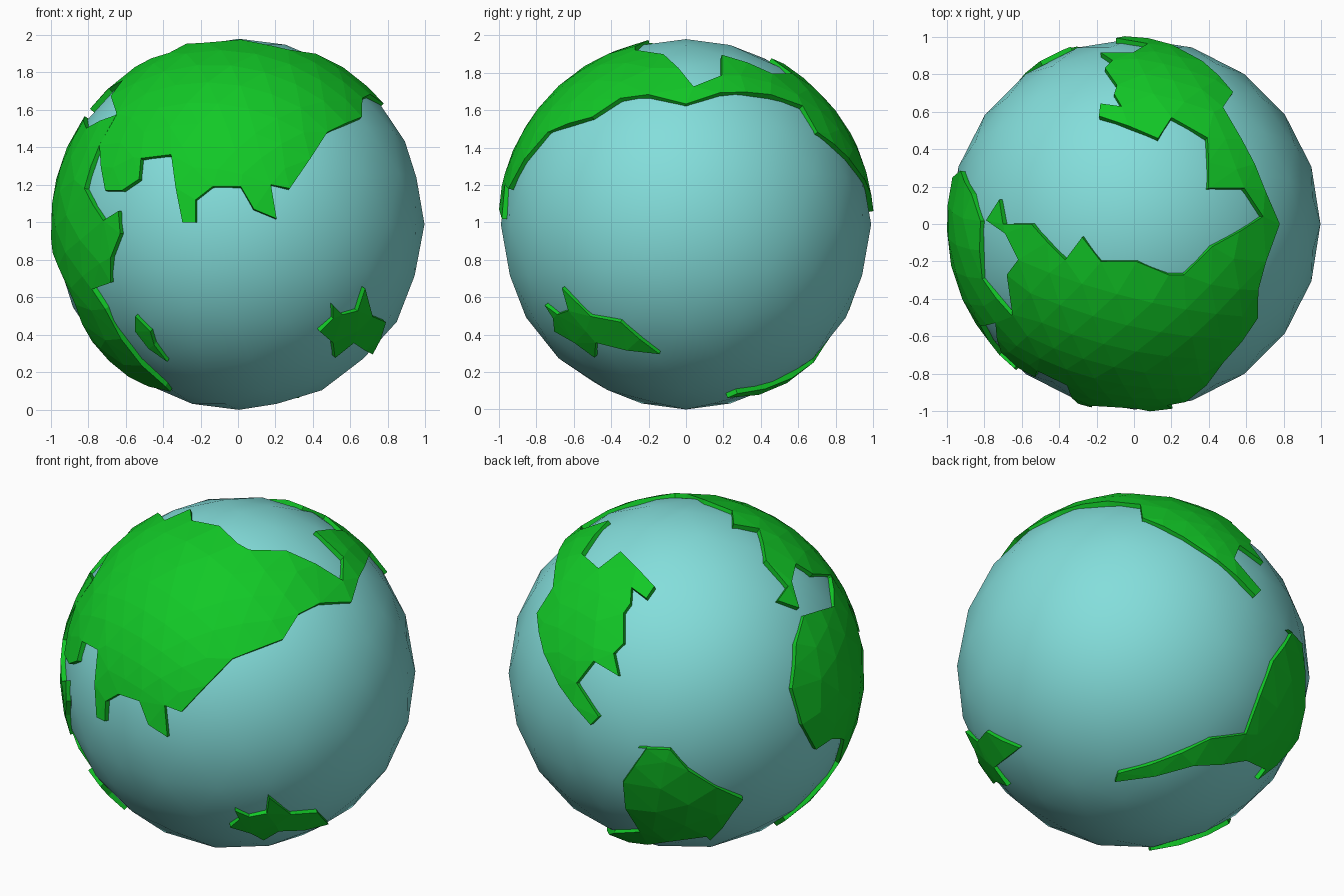
import bpy, bmesh, math
from mathutils import Vector
from mathutils.geometry import delaunay_2d_cdt

if "Cube" in bpy.data.objects:
    bpy.data.objects.remove(bpy.data.objects["Cube"])

CENTRE = Vector((0.005, 0, 0.99))
R_SEA, R_LAND, THICK = 0.99, 1.006, 0.045


def material(name, rgb):
    m = bpy.data.materials.new(name)
    m.diffuse_color = (*rgb, 1)
    m.use_nodes = True
    m.node_tree.nodes["Principled BSDF"].inputs["Base Color"].default_value = m.diffuse_color
    return m


SEA = material("sea blue", (0.23, 0.73, 0.71))
LAND = material("land green", (0.006, 0.58, 0.02))


def view(az, el, ox, oy, sx=1, sy=1):
    """Returns a function that throws flat outline points onto the globe from one direction."""
    a, e = math.radians(az), math.radians(el)
    c = Vector((math.sin(a), -math.cos(a), 0))
    right = Vector((math.cos(a), math.sin(a), 0))
    up = Vector((0, 0, math.cos(e))) - c * math.sin(e)
    out = c * math.cos(e) + Vector((0, 0, math.sin(e)))

    def project(*pts):
        res = []
        for p in pts:
            u, v = (p[0] - ox) / sx, (p[1] - oy) / sy
            w = math.sqrt(max(0, 1 - u * u - v * v))
            res.append((right * u + up * v + out * w).normalized())
        return res
    return project


front = view(0, 0, 0, 0.99)
side = view(90, 0, 0, 0.99)
top = view(0, 90, 0, 0)
back_left = view(215, 25, 687, 669, 180, -180)
back_under = view(145, -25, 1131, 671, 180, -180)


def seg_dist(p, a, b):
    d = b - a
    t = max(0, min(1, (p - a).dot(d) / max(d.length_squared, 1e-9)))
    return (p - a - d * t).length


def land(name, outline):
    """Faceted raised plate that follows the globe inside the outline."""
    # split long coast edges so they follow the curve
    ring = []
    for i, a in enumerate(outline):
        b = outline[(i + 1) % len(outline)]
        n = max(1, math.ceil((a - b).length / 0.24))
        ring += [a.lerp(b, k / n).normalized() for k in range(n)]
    # stereographic map around the middle of the plate
    mid = sum(ring, Vector()).normalized()
    ex = mid.orthogonal().normalized()
    ey = mid.cross(ex)
    flat = [Vector((p.dot(ex), p.dot(ey))) * 2 / (1 + p.dot(mid)) for p in ring]
    n = len(flat)
    edges = [(i, (i + 1) % n) for i in range(n)]
    # inner points on a staggered grid
    step = 0.2
    inner = []
    for j in range(-14, 15):
        for i in range(-14, 15):
            p = Vector(((i + 0.5 * (j % 2)) * step, j * step * 0.87))
            if min(seg_dist(p, flat[a], flat[b]) for a, b in edges) > 0.07:
                inner.append(p)
    v2, _, tris, *_ = delaunay_2d_cdt(flat + inner, edges, [], 1, 1e-5)
    verts = []
    for q in v2:
        s = q.length_squared / 4
        d = (mid * (1 - s) + ex * q.x + ey * q.y) / (1 + s)
        verts.append(d.normalized() * R_LAND)
    me = bpy.data.meshes.new(name)
    bm = bmesh.new()
    bv = [bm.verts.new(v) for v in verts]
    for t in tris:
        f = bm.faces.new([bv[i] for i in t])
        f.normal_update()
        if f.normal.dot(f.calc_center_median()) < 0:
            f.normal_flip()
    bmesh.ops.delete(bm, geom=[v for v in bm.verts if not v.link_faces], context='VERTS')
    bm.to_mesh(me)
    bm.free()
    ob = bpy.data.objects.new(name, me)
    bpy.context.collection.objects.link(ob)
    ob.location = CENTRE
    me.materials.append(LAND)
    mod = ob.modifiers.new("thickness", 'SOLIDIFY')
    mod.thickness, mod.offset = THICK, -1


# ocean ball
bpy.ops.mesh.primitive_ico_sphere_add(subdivisions=3, radius=R_SEA, location=CENTRE)
ocean = bpy.context.object
ocean.name = "ocean"
ocean.data.materials.append(SEA)
bpy.ops.object.shade_smooth()

# main northern land: south coast, east coast, back peninsula, north coast
land("northern_land",
     front((-.74, 1.41), (-.71, 1.17), (-.62, 1.17), (-.53, 1.23), (-.52, 1.34), (-.36, 1.36),
           (-.3, 1.0), (-.23, 1.0), (-.23, 1.12), (-.14, 1.19), (.01, 1.19), (.08, 1.07),
           (.2, 1.02), (.17, 1.2), (.27, 1.18), (.47, 1.48))
     + side((-.5, 1.56), (-.35, 1.66), (-.2, 1.68), (0, 1.63), (.18, 1.69), (.45, 1.68), (.62, 1.62))
     + back_left((538, 610), (545, 650), (560, 682), (592, 722), (600, 714), (578, 680), (595, 658),
                 (620, 673), (615, 650), (625, 640), (625, 610), (632, 600), (633, 584), (648, 595),
                 (656, 583), (622, 548), (600, 565), (583, 550))
     + top((.39, .19), (.58, .19), (.68, .04), (.41, -.12), (.26, -.27), (.18, -.27), (.01, -.2),
           (-.18, -.2), (-.28, -.07), (-.37, -.19), (-.55, 0), (-.7, 0), (-.72, .13), (-.79, .02),
           (-.69, -.05), (-.62, -.19), (-.68, -.27), (-.65, -.48)))

# western land with its long tail
land("western_land",
     [Vector(p).normalized() for p in (
         (-.81, .015, .567), (-.86, .16, .464), (-.916, .28, .25), (-.958, .245, .03),
         (-.968, .124, -.166), (-.98, -.01, -.15), (-.95, -.17, -.22), (-.86, -.25, -.42),
         (-.775, -.08, -.62), (-.68, .01, -.715), (-.58, -.05, -.8), (-.36, -.28, -.88))]
     + front((-.39, .13), (-.71, .54), (-.78, .645), (-.68, .68), (-.68, .815), (-.63, .94),
             (-.64, 1.06), (-.72, 1.01), (-.82, 1.18), (-.74, 1.41))
     + top((-.65, -.49), (-.81, -.29)))

# southern land on the back, with a tip running underneath
land("southern_land",
     back_left((640, 745), (672, 747), (690, 768), (745, 797), (735, 810), (712, 838))
     + back_under((1262, 770), (1240, 765), (1185, 775), (1107, 794), (1109, 786), (1200, 748),
                  (1237, 740), (1250, 700), (1262, 665), (1283, 632)))

# two islands
land("east_island",
     front((.43, .42), (.5, .49), (.5, .56), (.55, .51), (.63, .53), (.67, .65), (.71, .5),
           (.78, .47), (.71, .3), (.61, .36), (.51, .28), (.5, .36)))
land("small_island",
     front((-.55, .5), (-.47, .42), (-.45, .35), (-.38, .26), (-.48, .33), (-.55, .42)))
